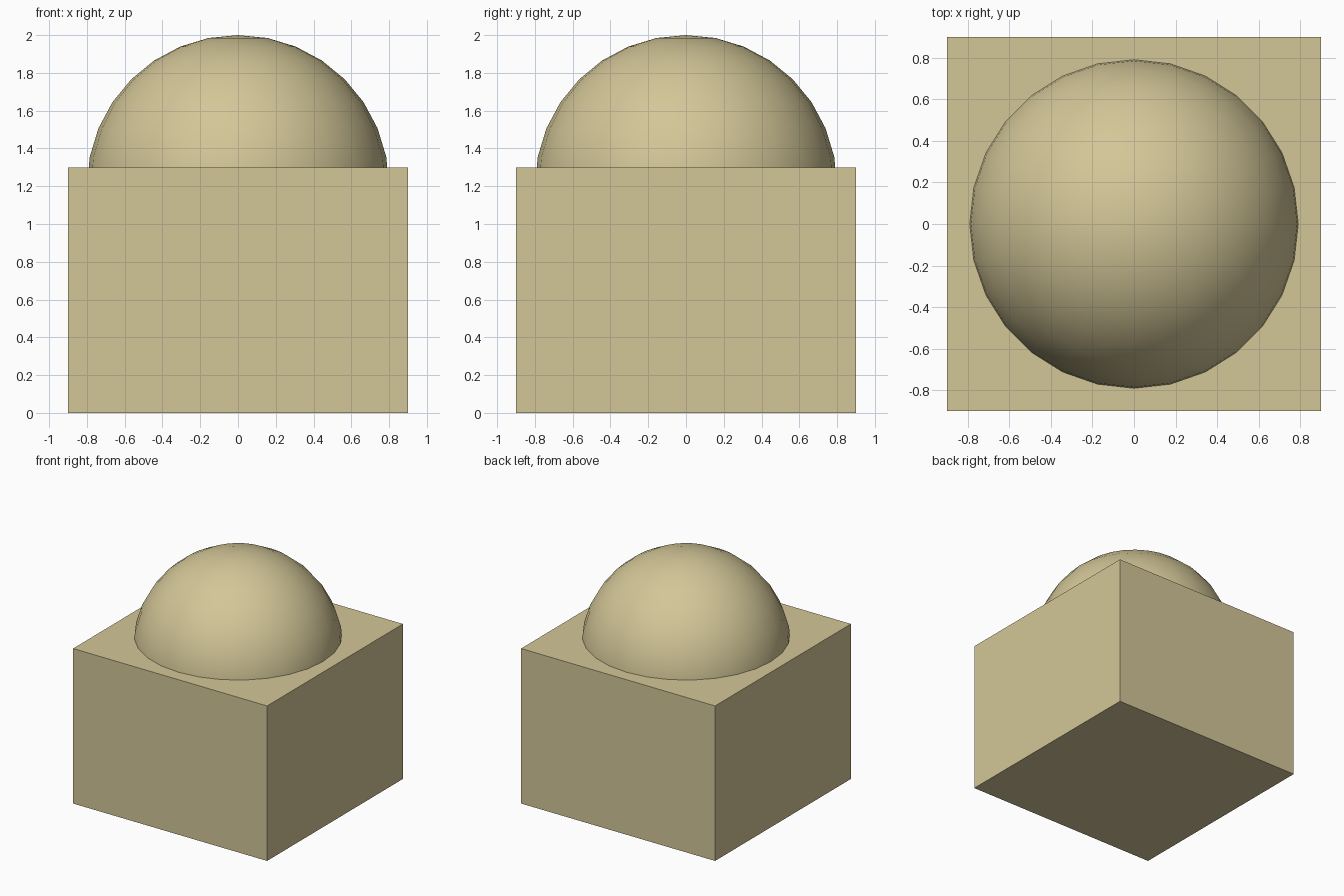
import bpy
import math

cube = bpy.data.objects.get("Cube")
if cube:
    bpy.data.objects.remove(cube, do_unlink=True)

# Single sandy colour
sand = bpy.data.materials.new("sand")
sand.use_nodes = True
colour = (0.65, 0.565, 0.31, 1.0)
sand.diffuse_color = colour
sand.node_tree.nodes["Principled BSDF"].inputs["Base Color"].default_value = colour

# Square block
WIDTH, HEIGHT = 1.8, 1.3
bpy.ops.mesh.primitive_cube_add(size=1, location=(0, 0, HEIGHT / 2))
block = bpy.context.object
block.name = "block"
block.scale = (WIDTH, WIDTH, HEIGHT)
bpy.ops.object.transform_apply(location=False, rotation=False, scale=True)
block.data.materials.append(sand)

# Dome: a ball sunk into the top of the block
RADIUS = 0.8
bpy.ops.mesh.primitive_uv_sphere_add(segments=28, ring_count=16, radius=RADIUS,
                                     location=(0, 0, 2 - RADIUS))
dome = bpy.context.object
dome.name = "dome"
dome.data.materials.append(sand)
bpy.ops.object.shade_smooth_by_angle(angle=math.radians(40))
